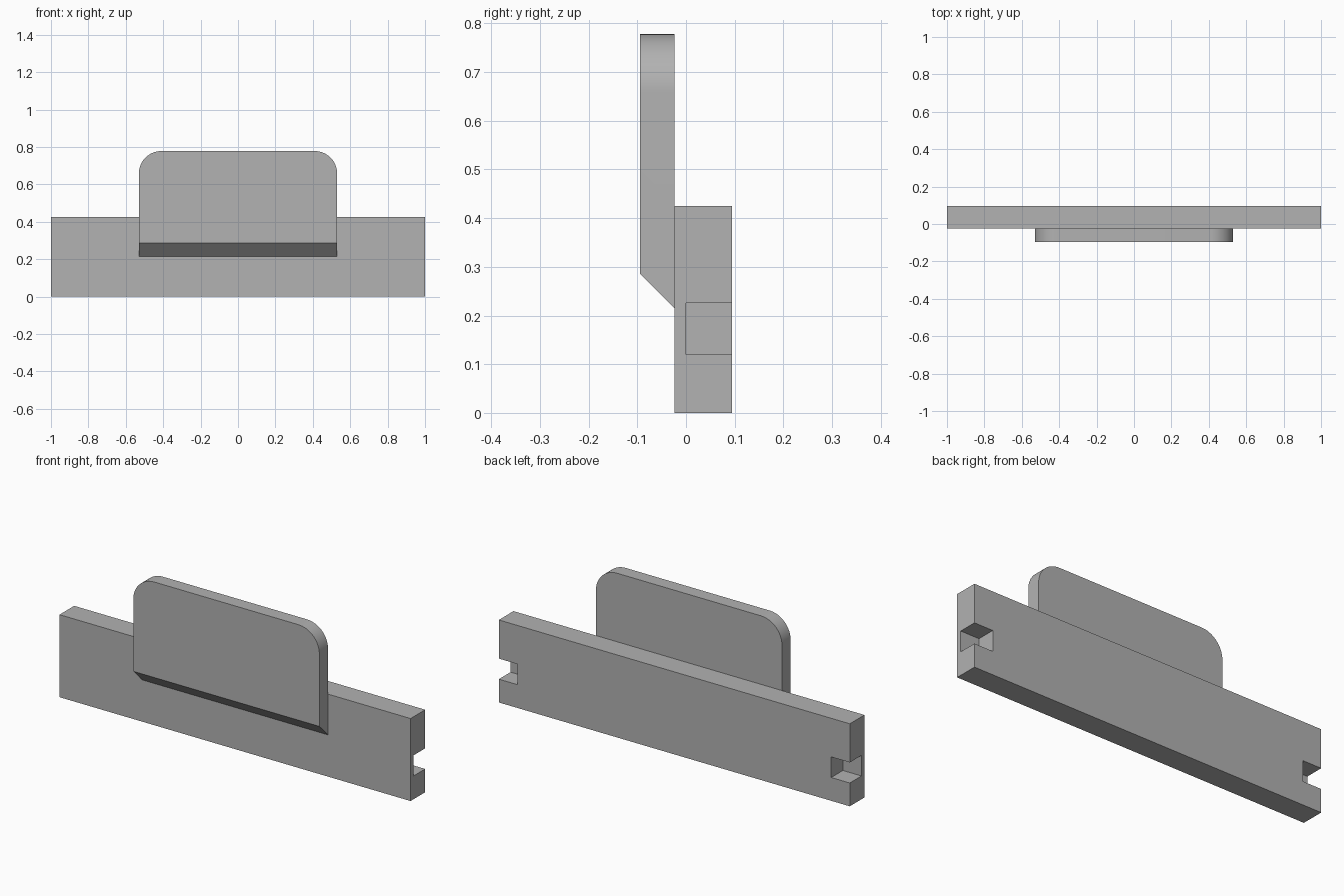
import bpy
import bmesh
from math import cos, sin, pi
from mathutils import Vector

cube = bpy.data.objects.get("Cube")
if cube:
    bpy.data.objects.remove(cube, do_unlink=True)

FRONT, SEAM, BACK = -0.095, -0.024, 0.095
BAR_HEIGHT = 0.425

grey = bpy.data.materials.new("plain grey")
grey.use_nodes = True
grey.diffuse_color = (0.445, 0.445, 0.445, 1)
grey.node_tree.nodes["Principled BSDF"].inputs["Base Color"].default_value = grey.diffuse_color


def add_object(name, bm):
    bmesh.ops.recalc_face_normals(bm, faces=bm.faces)
    mesh = bpy.data.meshes.new(name)
    bm.to_mesh(mesh)
    bm.free()
    mesh.materials.append(grey)
    obj = bpy.data.objects.new(name, mesh)
    bpy.context.collection.objects.link(obj)
    return obj


def add_box(name, low, high):
    low, high = Vector(low), Vector(high)
    bm = bmesh.new()
    bmesh.ops.create_cube(bm, size=1)
    bmesh.ops.scale(bm, vec=high - low, verts=bm.verts)
    bmesh.ops.translate(bm, vec=(low + high) / 2, verts=bm.verts)
    return add_object(name, bm)


def select_only(obj):
    bpy.ops.object.select_all(action='DESELECT')
    obj.select_set(True)
    bpy.context.view_layer.objects.active = obj


# Long base bar with a notch in each rear end
bar = add_box("base_bar", (-1, SEAM, 0), (1, BACK, BAR_HEIGHT))
select_only(bar)
for side in (-1, 1):
    inner, outer = sorted((side * 0.894, side * 1.1))
    cutter = add_box("notch_cutter", (inner, 0, 0.12), (outer, 0.2, 0.226))
    cutter.hide_render = True
    cut = bar.modifiers.new("end_notch", 'BOOLEAN')
    cut.operation = 'DIFFERENCE'
    cut.solver = 'EXACT'
    cut.object = cutter
    bpy.ops.object.modifier_apply(modifier=cut.name)
    bpy.data.objects.remove(cutter, do_unlink=True)

# Upright plate with rounded top corners
HALF, BOTTOM, TOP, RADIUS, STEPS = 0.53, 0.215, 0.778, 0.12, 16
outline = [(-HALF, BOTTOM), (HALF, BOTTOM)]
for side, start in ((1, 0), (-1, pi / 2)):
    for i in range(STEPS + 1):
        a = start + pi / 2 * i / STEPS
        outline.append((side * (HALF - RADIUS) + RADIUS * cos(a),
                        TOP - RADIUS + RADIUS * sin(a)))
bm = bmesh.new()
face = bm.faces.new([bm.verts.new((x, SEAM, z)) for x, z in outline])
extruded = bmesh.ops.extrude_face_region(bm, geom=[face], use_keep_orig=True)["geom"]
front_verts = [v for v in extruded if isinstance(v, bmesh.types.BMVert)]
bmesh.ops.translate(bm, vec=(0, FRONT - SEAM, 0), verts=front_verts)

# Sloped underside: lift the front lower edge
for v in front_verts:
    if v.co.z < BOTTOM + 0.01:
        v.co.z += SEAM - FRONT
plate = add_object("upright_plate", bm)
select_only(plate)
bpy.ops.object.shade_smooth_by_angle(angle=pi / 6)
